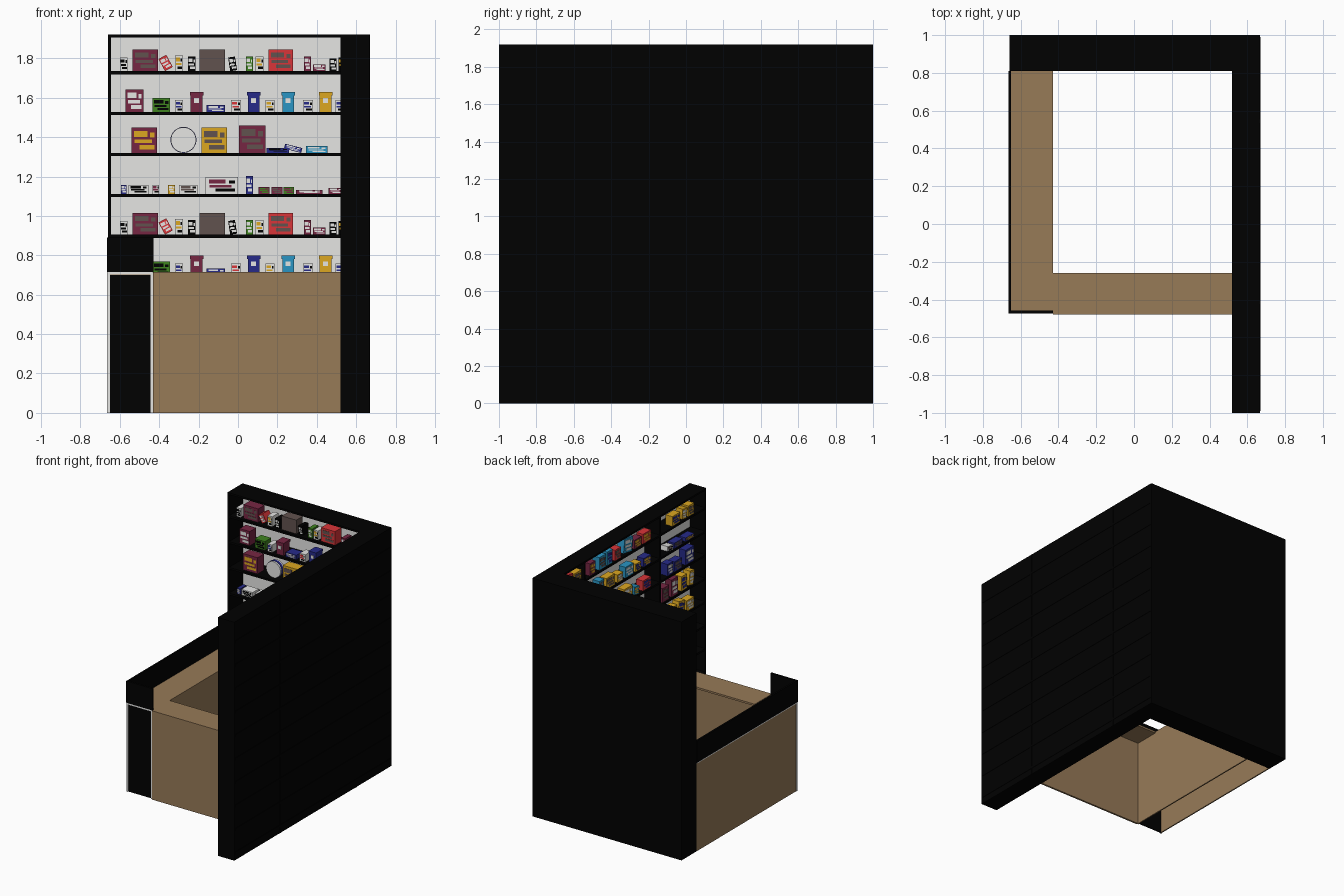
import bpy, bmesh, math, random
from mathutils import Matrix, Vector

if "Cube" in bpy.data.objects:
    bpy.data.objects.remove(bpy.data.objects["Cube"])

random.seed(4)
COLOURS = {
    "black": (.0003, .0003, .0003), "brown": (.31, .196, .097), "white": (.79, .79, .775),
    "maroon": (.18, .019, .055), "red": (.7, .035, .04), "yellow": (.72, .39, .015),
    "blue": (.019, .023, .25), "cyan": (.023, .3, .55), "green": (.05, .23, .014),
    "grey_brown": (.12, .085, .077)}
NAMES = list(COLOURS)
MATS = []
for n, c in COLOURS.items():
    m = bpy.data.materials.new(n)
    m.diffuse_color = (*c, 1)
    m.use_nodes = True
    m.node_tree.nodes["Principled BSDF"].inputs["Base Color"].default_value = m.diffuse_color
    MATS.append(m)


def make(name, boxes, frame=Matrix()):
    """One object from boxes: extents, colour, optional local matrix."""
    bm = bmesh.new()
    for x0, x1, y0, y1, z0, z1, col, *local in boxes:
        mat = Matrix.Translation(((x0 + x1) / 2, (y0 + y1) / 2, (z0 + z1) / 2))
        mat = mat @ Matrix.Diagonal((x1 - x0, y1 - y0, z1 - z0, 1))
        if local:
            mat = local[0] @ mat
        vs = bmesh.ops.create_cube(bm, size=1, matrix=frame @ mat)["verts"]
        for f in {f for v in vs for f in v.link_faces}:
            f.material_index = NAMES.index(col)
    me = bpy.data.meshes.new(name)
    bm.to_mesh(me)
    bm.free()
    for m in MATS:
        me.materials.append(m)
    ob = bpy.data.objects.new(name, me)
    bpy.context.collection.objects.link(ob)
    return ob


def packet(x0, x1, h, col, accent, front, depth, z, tilt=0.0):
    """A box of goods with printed patches on its front, sitting at height z."""
    w = x1 - x0
    lift = w / 2 * abs(math.sin(tilt)) + h / 2 * math.cos(tilt)
    place = (Matrix.Translation(((x0 + x1) / 2, front, z + lift))
             @ Matrix.Rotation(tilt, 4, 'Y'))
    out = [(-w / 2, w / 2, 0, depth, -h / 2, h / 2, col, place)]
    # patches as fractions of the front: left, right, bottom, top, colour
    second = "black" if col == "white" else accent
    patches = [(.1, .62, .62, .86, accent), (.3, .9, .14, .3, second),
               (.12, .8, .38, .52, accent), (.72, .9, .6, .8, second)]
    for a, b, c, d, ink in patches if accent else []:
        out.append(((a - .5) * w, (b - .5) * w, -.002, .002, (c - .5) * h, (d - .5) * h,
                    ink, place))
    return out


# ---- back wall shelf unit ----
H = 1.92
make("back_wall_shell", [
    (-.66, .662, .99, 1, 0, H, "black"),
    (-.66, -.645, .81, 1, 0, H, "black"),
    (-.645, .655, .984, .99, .01, H - .015, "white"),
    (-.66, .662, .81, 1, H - .015, H, "black"),
    (-.66, .662, .81, 1, 0, .012, "black")])
BACK_Z = [1.727 - .2075 * i for i in range(9)]
make("back_wall_shelves", [(-.65, .66, .81, .99, z - .008, z + .008, "black") for z in BACK_Z])

# ---- right wall shelf unit, in three bays ----
RIGHT_Z = [1.767 - .189 * i for i in range(10)]
make("right_wall_shell", [
    (.66, .667, -1, 1, 0, H, "black"),
    (.52, .667, -1, -.985, 0, H, "black"),
    (.654, .66, -.985, .99, .01, H - .015, "white"),
    (.52, .667, -1, 1, H - .015, H, "black"),
    (.52, .667, -1, 1, 0, .012, "black"),
    (.52, .669, -.423, -.407, 0, H, "black"),
    (.52, .669, .536, .552, 0, H, "black")])
make("right_wall_shelves", [(.52, .67, -.99, .99, z - .016, z, "black") for z in RIGHT_Z])

# ---- counters: hollow panels with tops ----
make("front_counter", [
    (-.43, .52, -.48, -.465, 0, .70, "brown"),
    (-.43, .52, -.48, -.26, .70, .715, "brown")])
make("side_counter", [
    (-.66, -.65, -.465, .81, 0, .70, "brown"),
    (-.44, -.43, -.465, .81, 0, .70, "brown"),
    (-.66, -.43, -.465, .81, .70, .712, "brown")])
make("side_counter_end_panel", [(-.65, -.44, -.465, -.457, 0, .70, "black")])
make("white_trim", [
    (-.664, -.65, -.472, -.46, 0, .715, "white"),
    (-.444, -.432, -.472, -.46, 0, .715, "white"),
    (-.664, -.432, -.472, -.46, .703, .715, "white"),
    (-.664, -.655, -.47, .81, .707, .714, "white")])
make("counter_screen", [
    (-.664, -.65, -.472, .81, .714, .89, "black"),
    (-.664, -.43, -.474, -.458, .715, .89, "black")])

# ---- goods on the back wall: x0, x1, height, colour, label, tilt ----
W, K, M, R, Y, B, C, G, S = ("white", "black", "maroon", "red", "yellow", "blue",
                             "cyan", "green", "grey_brown")
ROWS = [
    [(-.6, -.56, .07, W, K), (-.535, -.405, .11, M, S), (-.39, -.345, .07, R, W, -.5),
     (-.32, -.28, .08, W, Y), (-.255, -.215, .075, K, W), (-.195, -.065, .11, S, None),
     (-.045, -.01, .07, K, W, -.15), (.04, .075, .075, G, W), (.09, .13, .075, W, Y),
     (.155, .28, .11, R, S), (.335, .37, .075, M, W), (.38, .445, .035, M, W),
     (.465, .5, .065, K, W), (.51, .55, .07, K, Y)],
    [(-.57, -.48, .115, M, W), (-.435, -.345, .07, G, K), (-.32, -.28, .06, W, B),
     (-.24, -.18, .1, M, None), (-.16, -.065, .035, B, W), (-.035, .015, .06, W, R),
     (.05, .11, .1, B, None), (.14, .185, .06, W, Y), (.225, .285, .1, C, None),
     (.33, .38, .06, W, B), (.415, .475, .1, Y, None), (.495, .54, .06, W, B)],
    [(-.54, -.41, .13, M, Y), (-.185, -.055, .13, Y, S), (.005, .14, .14, M, S),
     (.145, .26, .025, B, K), (.235, .325, .025, B, W, .25), (.345, .455, .035, C, W)],
    [(-.595, -.565, .045, B, W), (-.555, -.455, .045, W, K), (-.435, -.4, .045, W, M),
     (-.355, -.32, .045, Y, W), (-.3, -.205, .045, W, S), (-.165, 0, .085, W, M),
     (.04, .075, .09, B, W), (.105, .16, .035, M, G), (.17, .225, .035, M, S),
     (.23, .285, .035, G, M), (.295, .43, .02, M, W), (.46, .53, .03, M, W)]]

for i, z in enumerate(BACK_Z):
    goods = []
    for x0, x1, h, col, acc, *t in ROWS[i % 4]:
        goods += packet(x0, x1, h, col, acc, .835, .08, z + .008, *t)
    if i % 4 == 1:
        # tubs: a wider lid and a small pale label
        for x in (-.21, .08, .255, .445):
            col = {-.21: M, .08: B, .255: C, .445: Y}[x]
            goods.append((x - .034, x + .034, .831, .919, z + .093, z + .11, col))
            goods.append((x - .014, x + .012, .832, .84, z + .055, z + .08, W))
    make(f"back_goods_{i + 1}", goods)
    if i % 4 == 2:
        # round tin standing on its rim, with a dark band
        for part, r, d, col in (("tin", .064, .05, W), ("tin_band", .066, .02, B)):
            bpy.ops.mesh.primitive_cylinder_add(
                vertices=32, radius=r, depth=d, location=(-.277, .87, z + .074),
                rotation=(math.pi / 2, 0, 0))
            ob = bpy.context.object
            ob.name = f"{part}_{i + 1}"
            ob.data.materials.append(MATS[NAMES.index(col)])
            bpy.ops.object.shade_smooth_by_angle()

# ---- goods on the right wall, turned to face -x; rows repeat every four shelves ----
TURN = Matrix.Rotation(-math.pi / 2, 4, 'Z')
END_BAY = [([Y, Y, Y, S], (.07, .11)), ([W, B, W], (.03, .05)),
           ([B, Y, B], (.08, .12)), ([M, Y, M], (.11, .14))]
MID_BAY = [Y, B, G, R, C, Y, M, B]
for i, z in enumerate(RIGHT_Z):
    goods = []
    bays = [(-.86, -.45, *END_BAY[i % 4]), (-.31, .5, MID_BAY, (.06, .12)),
            (.57, .79, MID_BAY, (.06, .12))]
    for y0, y1, palette, (lo, hi) in bays:
        y = y0
        while True:
            w = random.uniform(.06, .11)
            if y + w > y1:
                break
            col = random.choice(palette)
            acc = random.choice([c for c in (W, Y, B, S) if c != col])
            goods += packet(-y - w, -y, random.uniform(lo, hi), col, acc, .53, .06, z,
                            random.choice([0, 0, 0, 0, .15]))
            y += w + random.uniform(.015, .05)
    make(f"right_goods_{i + 1}", goods, TURN)
